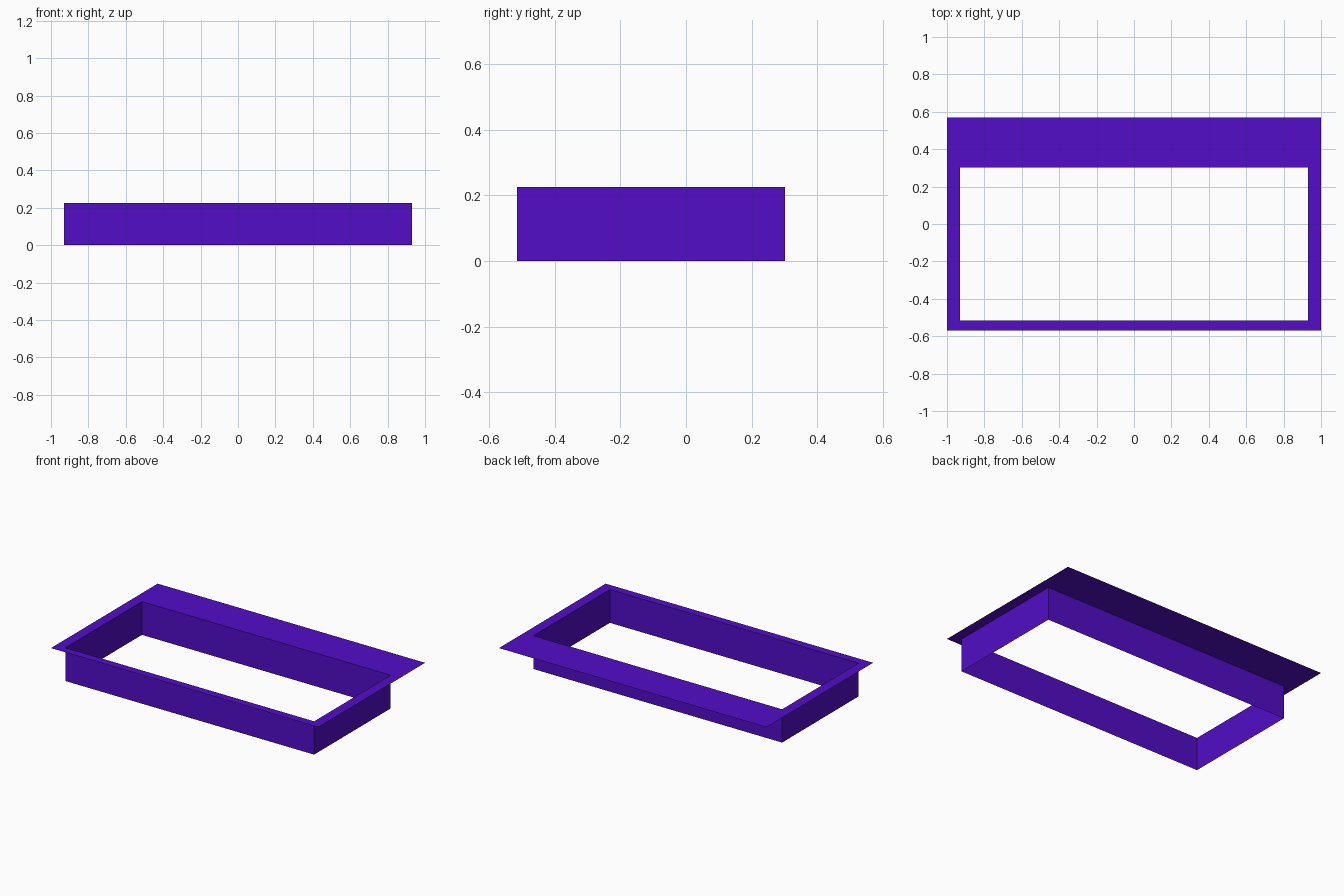
import bpy
import bmesh

if "Cube" in bpy.data.objects:
    bpy.data.objects.remove(bpy.data.objects["Cube"])

TOP = 0.225
OUTER = (-1.0, 1.0, -0.57, 0.57)       # x min, x max, y min, y max
INNER = (-0.93, 0.93, -0.515, 0.302)

purple = bpy.data.materials.new("purple")
purple.diffuse_color = (0.084, 0.004, 0.57, 1.0)
purple.use_nodes = True
purple.node_tree.nodes["Principled BSDF"].inputs["Base Color"].default_value = purple.diffuse_color


def corners(rect, z):
    x0, x1, y0, y1 = rect
    return [(x0, y0, z), (x1, y0, z), (x1, y1, z), (x0, y1, z)]


def band(name, first, second):
    """Open sheet of four quads joining two rectangular loops."""
    bm = bmesh.new()
    a = [bm.verts.new(p) for p in first]
    b = [bm.verts.new(p) for p in second]
    for i in range(4):
        j = (i + 1) % 4
        bm.faces.new((a[i], a[j], b[j], b[i]))
    mesh = bpy.data.meshes.new(name)
    bm.to_mesh(mesh)
    bm.free()
    mesh.materials.append(purple)
    obj = bpy.data.objects.new(name, mesh)
    bpy.context.collection.objects.link(obj)
    return obj


# Flat rim, wider along the back, facing up
band("rim", corners(OUTER, TOP), corners(INNER, TOP))

# Thin walls dropping from the opening, open at top and bottom
band("basin_walls", corners(INNER, 0.0), corners(INNER, TOP))
